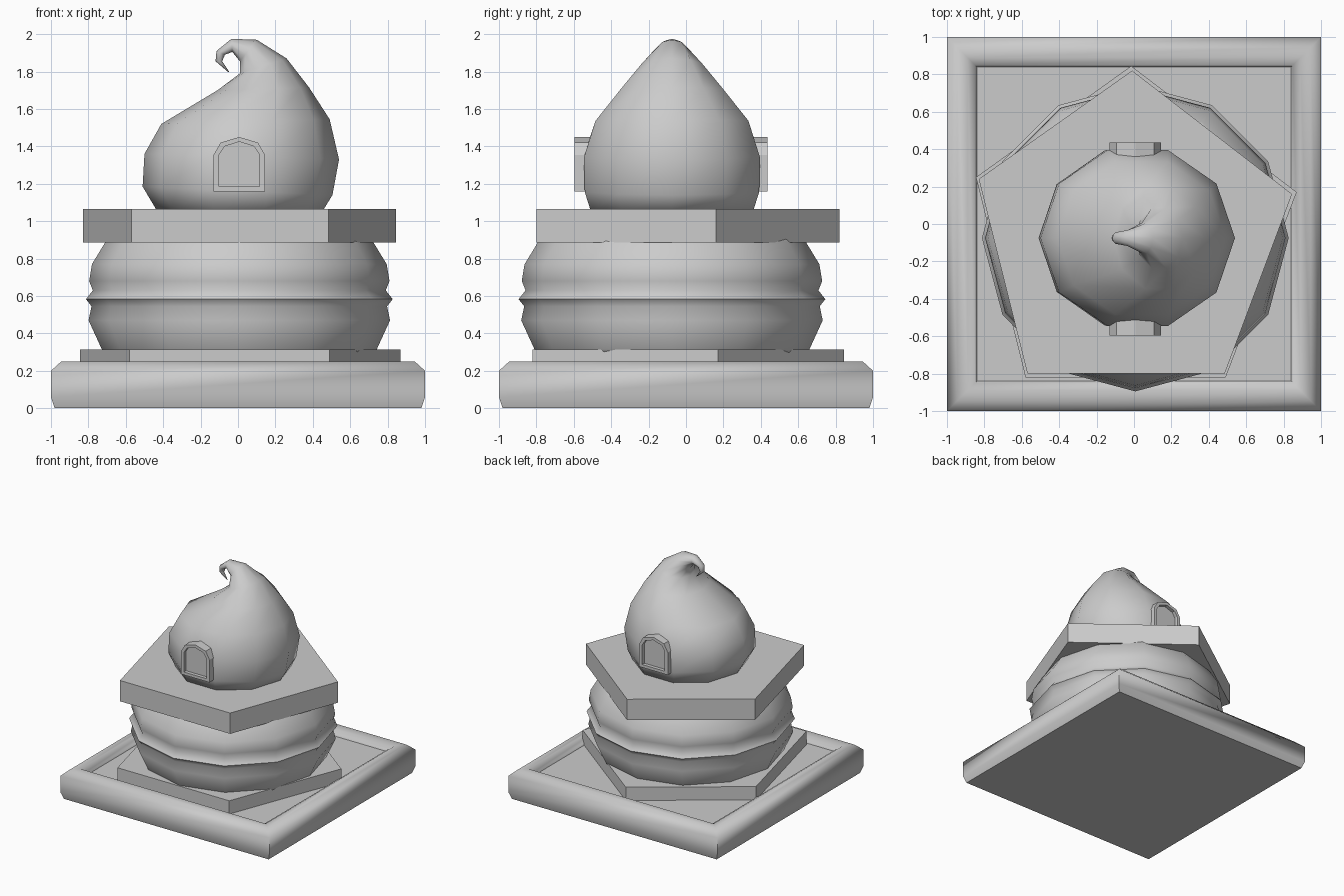
import bpy, bmesh
from math import cos, sin, radians, pi

if "Cube" in bpy.data.objects:
    bpy.data.objects.remove(bpy.data.objects["Cube"])


def loft(name, rings, smooth=None):
    """Skin a stack of equal-length point rings and cap both ends."""
    bm = bmesh.new()
    loops = [[bm.verts.new(p) for p in ring] for ring in rings]
    for a, b in zip(loops, loops[1:]):
        n = len(a)
        for i in range(n):
            bm.faces.new((a[i], a[(i + 1) % n], b[(i + 1) % n], b[i]))
    bm.faces.new(loops[0][::-1])
    bm.faces.new(loops[-1])
    bmesh.ops.recalc_face_normals(bm, faces=bm.faces)
    mesh = bpy.data.meshes.new(name)
    bm.to_mesh(mesh)
    bm.free()
    obj = bpy.data.objects.new(name, mesh)
    bpy.context.collection.objects.link(obj)
    if smooth:
        mesh.shade_smooth()
        mesh.set_sharp_from_angle(angle=radians(smooth))
    return obj


# Square tray with a rounded rim and sunken floor
tray = [(0.98, 0), (1.0, 0.06), (1.0, 0.2), (0.945, 0.25),
        (0.89, 0.25), (0.85, 0.225), (0.84, 0.2)]
loft("base_tray",
     [[(-r, -r, z), (r, -r, z), (r, r, z), (-r, r, z)] for r, z in tray], 60)

# Two five-sided slabs
lower = [(-0.58, -0.82), (0.49, -0.82), (0.87, 0.17), (-0.015, 0.845), (-0.845, 0.25)]
upper = [(-0.57, -0.80), (0.485, -0.80), (0.845, 0.16), (-0.01, 0.82), (-0.83, 0.24)]
for name, outline, z0, z1 in (("lower_slab", lower, 0.19, 0.315),
                              ("upper_slab", upper, 0.885, 1.065)):
    loft(name, [[(x, y, z) for x, y in outline] for z in (z0, z1)])

# Ribbed round body, twelve sides
body = [(0.72, 0.29), (0.735, 0.315), (0.806, 0.47), (0.79, 0.545), (0.82, 0.583),
        (0.783, 0.63), (0.803, 0.68), (0.788, 0.77), (0.715, 0.89), (0.70, 0.91)]
loft("ribbed_body",
     [[(0.007 + r * cos(i * pi / 6), -0.075 + r * sin(i * pi / 6), z)
       for i in range(12)] for r, z in body], 60)


# Onion-shaped top leaning into a curled tip: left x, left z, right x, right z, depth
dome = [(-0.43, 1.05, 0.45, 1.05, 0.455),
        (-0.51, 1.185, 0.505, 1.14, 0.49),
        (-0.50, 1.36, 0.54, 1.33, 0.495),
        (-0.41, 1.52, 0.49, 1.545, 0.43),
        (-0.11, 1.70, 0.38, 1.715, 0.285),
        (0.01, 1.79, 0.26, 1.87, 0.17),
        (0.01, 1.855, 0.10, 1.97, 0.085),
        (-0.03, 1.905, -0.035, 1.975, 0.045),
        (-0.07, 1.89, -0.115, 1.91, 0.032),
        (-0.085, 1.855, -0.12, 1.855, 0.02),
        (-0.048, 1.80, -0.052, 1.797, 0.003)]


def tilted_ring(xl, zl, xr, zr, d, n=10):
    ring = []
    for i in range(n):
        c, s = cos(2 * pi * i / n), sin(2 * pi * i / n)
        ring.append(((xl + xr) / 2 + c * (xr - xl) / 2, -0.075 + s * d,
                     (zl + zr) / 2 + c * (zr - zl) / 2))
    return ring


loft("curled_dome", [tilted_ring(*row) for row in dome], 85)

# Arched windows front and back: frame with a recessed pane
outer = [(-0.137, 1.16), (0.137, 1.16), (0.137, 1.355), (0.1, 1.42),
         (0, 1.45), (-0.1, 1.42), (-0.137, 1.355)]
inner = [(-0.108, 1.185), (0.108, 1.185), (0.108, 1.355), (0.078, 1.40),
         (0, 1.425), (-0.078, 1.40), (-0.108, 1.355)]
for name, face_y, inward in (("front_window", -0.595, 1), ("back_window", 0.435, -1)):
    steps = [(outer, 0.2), (outer, 0), (inner, 0), (inner, 0.03)]
    loft(name, [[(0.007 + x, face_y + inward * depth, z) for x, z in shape]
                for shape, depth in steps])
